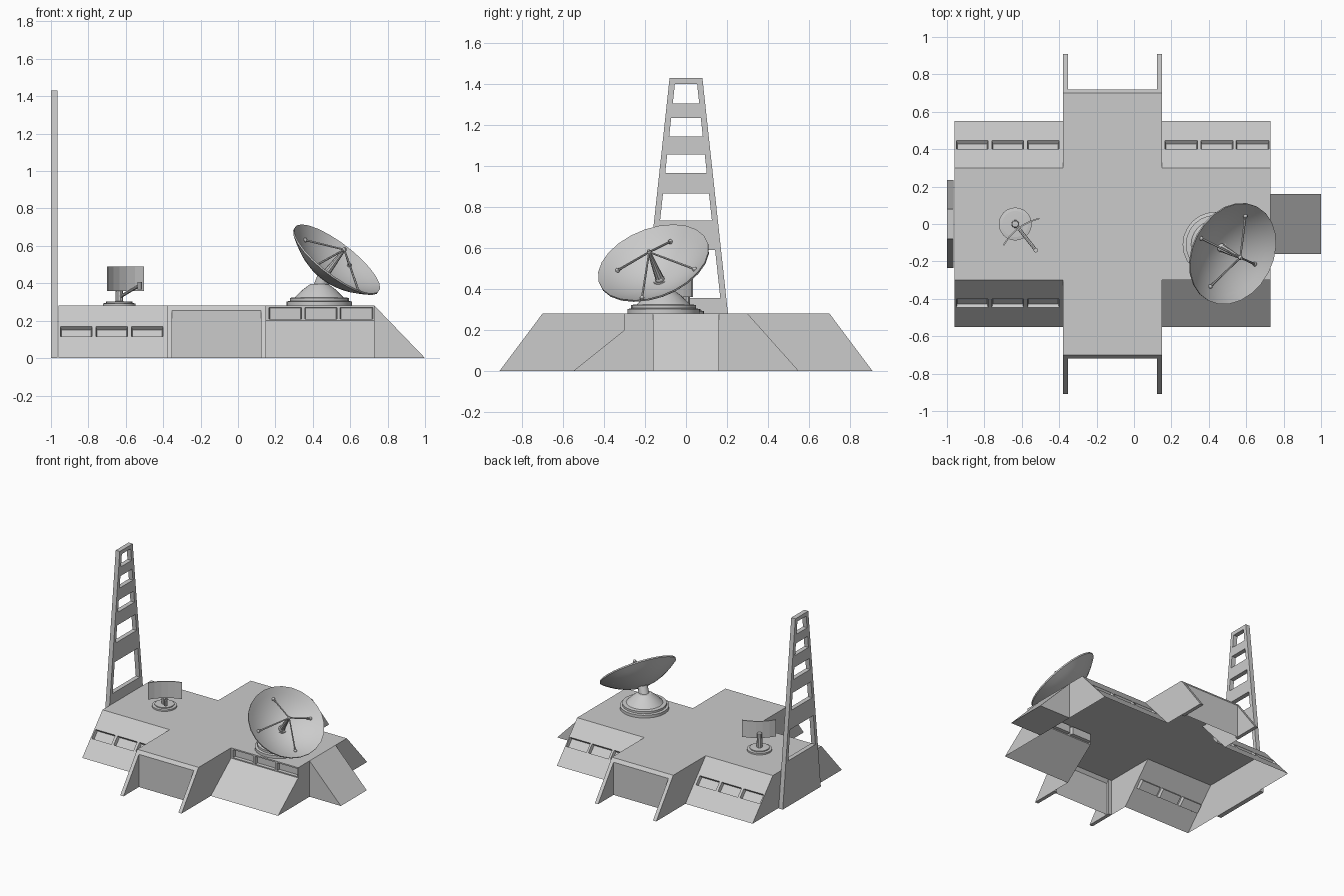
import bpy, bmesh, math
from mathutils import Vector as V

if "Cube" in bpy.data.objects:
    bpy.data.objects.remove(bpy.data.objects["Cube"])

grey = bpy.data.materials.new("light_grey")
grey.diffuse_color = (0.6, 0.6, 0.6, 1)
grey.use_nodes = True
grey.node_tree.nodes["Principled BSDF"].inputs["Base Color"].default_value = grey.diffuse_color


def finish(name, bm, smooth=False):
    bmesh.ops.remove_doubles(bm, verts=bm.verts, dist=0.0002)
    me = bpy.data.meshes.new(name)
    bm.to_mesh(me)
    bm.free()
    me.materials.append(grey)
    ob = bpy.data.objects.new(name, me)
    bpy.context.collection.objects.link(ob)
    if smooth:
        bpy.context.view_layer.objects.active = ob
        ob.select_set(True)
        bpy.ops.object.shade_smooth_by_angle(angle=math.radians(32))
        ob.select_set(False)
    return ob


def lathe(name, profile, origin, axis=(0, 0, 1), seg=24):
    """Revolve (radius, height) points about an axis."""
    bm = bmesh.new()
    q = V(axis).to_track_quat('Z', 'Y')
    rings = []
    for r, h in profile:
        n = 1 if r == 0 else seg
        rings.append([bm.verts.new(V(origin) + q @ V((r * math.cos(2 * math.pi * i / seg),
                      r * math.sin(2 * math.pi * i / seg), h))) for i in range(n)])
    for a, b in zip(rings, rings[1:]):
        for i in range(seg):
            j = (i + 1) % seg
            f = [a[i % len(a)], a[j % len(a)], b[j % len(b)], b[i % len(b)]]
            bm.faces.new(list(dict.fromkeys(f)))
    bmesh.ops.recalc_face_normals(bm, faces=bm.faces)
    return finish(name, bm, True)


def rod(name, a, b, r1, r2, seg=8):
    a, b = V(a), V(b)
    L = (b - a).length
    return lathe(name, [(0, 0), (r1, 0), (r2, L), (0, L)], a, b - a, seg)


def ball(name, p, r):
    prof = [(r * math.sin(t * math.pi / 6), -r * math.cos(t * math.pi / 6)) for t in range(1, 6)]
    return lathe(name, [(0, -r)] + prof + [(0, r)], p, seg=10)


def prism(name, pts, offset):
    """Extrude a closed polygon along an offset."""
    bm = bmesh.new()
    f = bm.faces.new([bm.verts.new(p) for p in pts])
    ext = bmesh.ops.extrude_face_region(bm, geom=[f], use_keep_orig=True)
    bmesh.ops.translate(bm, vec=V(offset), verts=[v for v in ext['geom'] if isinstance(v, bmesh.types.BMVert)])
    bmesh.ops.recalc_face_normals(bm, faces=bm.faces)
    return finish(name, bm)


# ---- hull: open-bottomed cross-shaped shell ----
H, XL, XR, CL, CR = 0.28, -0.96, 0.73, -0.38, 0.15
YW, YB, YC, YF = 0.30, 0.55, 0.70, 0.91
YP, ZP = 0.719, 0.255
hull = bmesh.new()
MID = V((-0.115, 0, 0.1))


def face(pts, ref=MID, sign=1):
    f = hull.faces.new([hull.verts.new(p) for p in pts])
    f.normal_update()
    if f.normal.dot(f.calc_center_median() - ref) * sign < 0:
        f.normal_flip()


def window_wall(x0, x1, low, high, wins, v0, v1, depth=0.025):
    """Wall between two (y, z) edges with a row of recessed windows."""
    P = lambda x, v: V((x, low[0] + (high[0] - low[0]) * v, low[1] + (high[1] - low[1]) * v))
    n = (P(x1, 0) - P(x0, 0)).cross(P(x0, 1) - P(x0, 0)).normalized()
    if n.y * low[0] < 0:
        n = -n
    xs = [x0] + [x for w in wins for x in w] + [x1]
    vs = [0, v0, v1, 1]
    for i in range(len(xs) - 1):
        for j in range(3):
            c = [P(xs[i], vs[j]), P(xs[i + 1], vs[j]), P(xs[i + 1], vs[j + 1]), P(xs[i], vs[j + 1])]
            if j != 1 or i % 2 == 0:
                face(c)
                continue
            m = sum(c, V()) / 4
            d = [p + (m - p) * 0.06 - n * depth for p in c]
            face(d)
            for k in range(4):
                face([c[k], c[k - 1], d[k - 1], d[k]], m, -1)


wins_l = [(-0.95, -0.78), (-0.76, -0.59), (-0.57, -0.40)]
wins_r = [(0.165, 0.34), (0.357, 0.53), (0.546, 0.722)]
# top deck
face([(XL, -YW, H), (CL, -YW, H), (CL, YW, H), (XL, YW, H)])
face([(CR, -YW, H), (XR, -YW, H), (XR, YW, H), (CR, YW, H)])
face([(CL, -YC, H), (CR, -YC, H), (CR, YC, H), (CL, YC, H)])
# sloped wings with windows; the front right one has an upright window band
window_wall(XL, CL, (-YB, 0), (-YW, H), wins_l, 0.41, 0.60)
window_wall(XL, CL, (YB, 0), (YW, H), wins_l, 0.41, 0.60)
window_wall(CR, XR, (YB, 0), (YW, H), wins_r, 0.41, 0.60)
window_wall(CR, XR, (-YW, 0.2), (-YW, H), wins_r, 0.1, 0.87)
face([(CR, -YB, 0), (XR, -YB, 0), (XR, -YW, 0.2), (CR, -YW, 0.2)])
# end walls
face([(XL, -YB, 0), (XL, YB, 0), (XL, YW, H), (XL, -YW, H)])
face([(XR, -YB, 0), (XR, YB, 0), (XR, YW, H), (XR, -YW, H), (XR, -YW, 0.2)])
# projecting front and back bays
for s in (-1, 1):
    face([(CL, s * YC, H), (CR, s * YC, H), (CR, s * YP, ZP), (CL, s * YP, ZP)])
    face([(CL, s * YP, ZP), (CR, s * YP, ZP), (CR, s * YP, 0), (CL, s * YP, 0)])
    for x in (CL, CR):
        notch = [(x, s * YW, 0.2)] if (s < 0 and x == CR) else []
        face([(x, s * YB, 0)] + notch + [(x, s * YW, H), (x, s * YC, H),
             (x, s * YP, ZP), (x, s * YP, 0)])
finish("hull", hull)

# buttress fins beside each bay
for s, side in ((-1, "front"), (1, "back")):
    for x, lr in ((CL, "left"), (CR - 0.028, "right")):
        prism(f"{side}_{lr}_fin", [(x, s * YC, H), (x, s * YF, 0), (x, s * YC, 0)], (0.028, 0, 0))

# side ramp
prism("side_ramp", [(XR, -0.16, H), (1.0, -0.16, 0), (XR, -0.16, 0)], (0, 0.32, 0))

# ---- lattice tower: rows of cells, some left open ----
bm = bmesh.new()
levels = [0, 0.355, 0.59, 0.735, 0.865, 0.965, 1.055, 1.145, 1.235, 1.305, 1.40, 1.43]
rows = []
for z in levels:
    w = 0.235 - 0.155 * z / 1.43
    wi = w - 0.029
    rows.append([bm.verts.new((-1.0, y, z)) for y in (-w, -wi, wi, w)])
for i, (a, b) in enumerate(zip(rows, rows[1:])):
    for k in range(3):
        if not (k == 1 and i % 2 == 1):
            bm.faces.new([a[k], b[k], b[k + 1], a[k + 1]])
ext = bmesh.ops.extrude_face_region(bm, geom=list(bm.faces), use_keep_orig=True)
bmesh.ops.translate(bm, vec=(0.035, 0, 0), verts=[v for v in ext['geom'] if isinstance(v, bmesh.types.BMVert)])
bmesh.ops.recalc_face_normals(bm, faces=bm.faces)
finish("lattice_tower", bm)

# ---- large dish ----
base = V((0.435, -0.11, H))
lathe("dish_base", [(0, 0), (0.175, 0), (0.175, 0.022), (0.158, 0.026), (0.158, 0.042),
                    (0.13, 0.045), (0.09, 0.085), (0.05, 0.115), (0, 0.118)], base)
n = V((0.582, -0.30, 0.757)).normalized()
c = V((0.53, -0.16, 0.53))
R, D = 0.283, 0.115
bowl = [(R * t / 7, -D * (1 - (t / 7) ** 2)) for t in range(8)]
back = [(r, h - 0.010) for r, h in reversed(bowl)]
lathe("dish_bowl", bowl + back, c, n)
rod("dish_neck", base + V((0, 0, 0.08)), c - n * (D + 0.003), 0.04, 0.035, 12)
apex = c + n * 0.066
rod("dish_feed_cone", c - n * D, apex + n * 0.012, 0.022, 0.007, 10)
ball("dish_feed_foot", c - n * (D - 0.008), 0.024)
ball("dish_feed_tip", apex, 0.012)
u = V((-0.145, 0.07, 0.135))
u = (u - n * u.dot(n)).normalized()
v = n.cross(u)
for i, d in enumerate((u, v, -u, -v)):
    foot = c + d * 0.21 - n * 0.048
    rod(f"dish_strut_{i + 1}", foot, apex, 0.006, 0.005, 6)
    ball(f"dish_strut_foot_{i + 1}", foot, 0.012)

# ---- small antenna ----
p = V((-0.635, 0, H))
lathe("antenna_base", [(0, 0), (0.088, 0), (0.088, 0.012), (0.07, 0.015), (0.07, 0.022), (0, 0.025)], p)
rod("antenna_post", p, p + V((0, 0, 0.13)), 0.022, 0.018, 10)
fwd = V((0.6, -0.8, 0))
side = V((0.8, 0.6, 0))
mid = V((-0.607, -0.035, 0.36))
arc = [mid + side * (0.12 * t) + fwd * (0.025 * (t * t - 0.5)) for t in (-1, -0.6, -0.2, 0.2, 0.6, 1)]
prism("antenna_panel", arc + [q - fwd * 0.008 for q in reversed(arc)], (0, 0, 0.13))
feed = V((-0.525, -0.14, 0.39))
rod("antenna_arm", p + V((0, 0, 0.045)), feed, 0.009, 0.009, 8)
rod("antenna_feed", feed - V((0, 0, 0.022)), feed + V((0, 0, 0.018)), 0.013, 0.013, 8)
